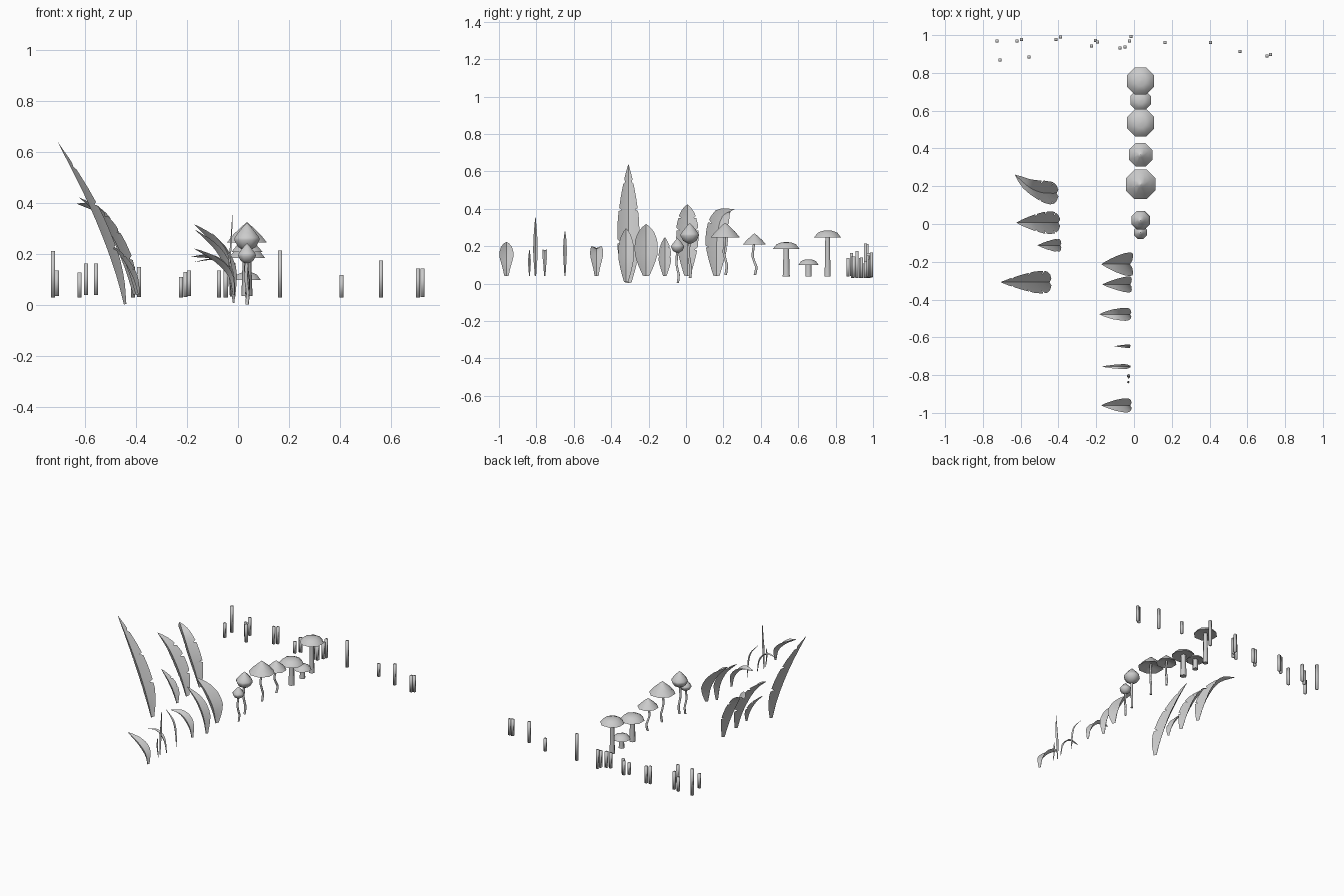
import bpy, bmesh, math
from mathutils import Vector

if "Cube" in bpy.data.objects:
    bpy.data.objects.remove(bpy.data.objects["Cube"])


def make(name, verts, faces, angle=None, solid=True):
    me = bpy.data.meshes.new(name)
    me.from_pydata([tuple(v) for v in verts], [], faces)
    if solid:
        bm = bmesh.new()
        bm.from_mesh(me)
        bmesh.ops.recalc_face_normals(bm, faces=bm.faces)
        bm.to_mesh(me)
        bm.free()
    ob = bpy.data.objects.new(name, me)
    bpy.context.collection.objects.link(ob)
    if angle:
        bpy.ops.object.select_all(action='DESELECT')
        ob.select_set(True)
        bpy.context.view_layer.objects.active = ob
        bpy.ops.object.shade_smooth_by_angle(angle=math.radians(angle))
    return ob


def spline(pts, t):
    # Catmull-Rom through the points
    p = [Vector(q) for q in pts]
    p = [2 * p[0] - p[1]] + p + [2 * p[-1] - p[-2]]
    n = len(p) - 3
    i = min(int(t * n), n - 1)
    u = t * n - i
    a, b, c, d = p[i:i + 4]
    return 0.5 * (2 * b + (c - a) * u + (2 * a - 5 * b + 4 * c - d) * u * u
                  + (3 * b - a - 3 * c + d) * u ** 3)


def lerp_table(table, t):
    for (t0, w0), (t1, w1) in zip(table, table[1:]):
        if t <= t1:
            return w0 + (w1 - w0) * (t - t0) / (t1 - t0)
    return table[-1][1]


def rings_to_faces(rings, n, closed):
    m = n if closed else n - 1
    return [(r * n + k, r * n + (k + 1) % n, (r + 1) * n + (k + 1) % n, (r + 1) * n + k)
            for r in range(rings - 1) for k in range(m)]


OVAL = [(0, .28), (.15, .62), (.32, .95), (.45, 1), (.6, .93), (.78, .64), (.92, .28), (1, .02)]
FULL = [(0, .3), (.2, .55), (.4, .95), (.55, 1), (.75, .75), (.92, .32), (1, .02)]


def leaf(name, pts, width, shape=OVAL, notches=(), fold=.6):
    # folded blade along a curve; edges lift towards its upper side
    ts = [i / 12 for i in range(13)]
    for c in notches:
        ts += [c - .018, c, c + .018]
    ts = sorted(set(ts))
    verts = []
    for t in ts:
        c = spline(pts, t)
        T = (spline(pts, min(t + .01, 1)) - spline(pts, max(t - .01, 0))).normalized()
        S = Vector((0, 1, 0))
        S = (S - T * S.dot(T)).normalized()
        N = S.cross(T)
        h = width / 2 * lerp_table(shape, t)
        for u in (-1, -.5, 0, .5, 1):
            k = u * (.72 if abs(u) == 1 and t in notches else 1)
            verts.append(c + S * h * k + N * h * fold * abs(k) ** 1.2)
    make(name, verts, rings_to_faces(len(ts), 5, False), 30, solid=False)


# large outer leaves
leaf("tall_leaf", [(-.447, -.308, .003), (-.478, -.308, .12), (-.535, -.308, .28),
                   (-.61, -.308, .45), (-.705, -.308, .637)], .12, notches=(.4, .66, .87))
leaf("broad_leaf", [(-.40, .007, .04), (-.435, .007, .15), (-.49, .007, .265),
                    (-.55, .007, .355), (-.622, .007, .422)], .12, notches=(.3, .52, .7))
leaf("bent_leaf", [(-.41, .163, .04), (-.445, .163, .15), (-.495, .168, .265),
                   (-.555, .195, .36), (-.63, .26, .397)], .122, notches=(.33, .6))
leaf("small_leaf", [(-.39, -.113, .04), (-.412, -.113, .11), (-.452, -.113, .18),
                    (-.51, -.113, .247)], .068, notches=(.45, .7))


# inner row of leaves and grass blades: y, width, shape, (x, z) path
ROW = [
    (-.213, .125, OVAL, [(-.02, .04), (-.042, .14), (-.095, .235), (-.172, .317)]),
    (-.32, .085, OVAL, [(-.02, .008), (-.04, .12), (-.088, .215), (-.167, .295)]),
    (-.478, .07, FULL, [(-.02, .04), (-.038, .115), (-.095, .178), (-.182, .19)]),
    (-.647, .02, OVAL, [(-.02, .04), (-.03, .15), (-.05, .22), (-.103, .285)]),
    (-.755, .026, FULL, [(-.02, .04), (-.04, .125), (-.09, .175), (-.17, .17)]),
    (-.805, .024, OVAL, [(-.035, .04), (-.038, .15), (-.03, .25), (-.022, .36)]),
    (-.837, .015, OVAL, [(-.025, .04), (-.035, .10), (-.036, .14), (-.03, .185)]),
    (-.96, .076, FULL, [(-.02, .04), (-.036, .11), (-.09, .17), (-.172, .222)]),
]
for i, (y, w, shape, path) in enumerate(ROW):
    leaf(f"row_leaf_{i + 1}", [(x, y, z) for x, z in path], w, shape)


def lathe(name, centre, profile, angle, n=8):
    cx, cy = centre
    verts = [(cx + r * math.cos(math.tau * (k + .5) / n),
              cy + r * math.sin(math.tau * (k + .5) / n), z)
             for r, z in profile for k in range(n)]
    faces = rings_to_faces(len(profile), n, True)
    last = len(verts) - n
    faces += [tuple(range(n)), tuple(range(last, last + n))]
    make(name, verts, faces, angle)


def stem(name, pts, r0, r1, n=6):
    # tube that tapers from r0 at the foot to r1 under the cap
    m = 7
    verts = []
    for i in range(m):
        t = i / (m - 1)
        c = spline(pts, t)
        r = r0 + (r1 - r0) * t
        verts += [c + Vector((r * math.cos(math.tau * k / n), r * math.sin(math.tau * k / n), 0))
                  for k in range(n)]
    faces = rings_to_faces(m, n, True) + [tuple(range(n)), tuple(range((m - 1) * n, m * n))]
    make(name, verts, faces, 65)


# cap profiles as (radius fraction, height fraction), top to underside
DOME = [(.02, 1), (.4, .95), (.78, .68), (1.08, 0), (.6, .1), (.15, .2)]
CONE = [(.02, 1), (.25, .82), (.72, .42), (1.08, .02), (.6, .18), (.1, .35)]
BULB = [(.02, 1), (.35, .86), (.75, .64), (1.02, .47), (1.05, .38), (.75, .13), (.25, 0)]
X = .035
# y, cap radius, cap bottom, cap top, foot height, foot radius, neck radius, sway, profile
MUSHROOMS = [
    (.757, .072, .247, .284, .037, .019, .014, 0, DOME),
    (.655, .054, .10, .13, .037, .020, .017, 0, DOME),
    (.536, .072, .185, .222, .037, .022, .017, 0, DOME),
    (.366, .062, .207, .268, .045, .008, .007, .010, CONE),
    (.21, .078, .245, .325, .045, .008, .007, .008, CONE),
    (.02, .051, .215, .322, .03, .008, .008, .006, BULB),
    (-.045, .036, .165, .242, .003, .007, .007, .006, BULB),
]
for i, (y, r, zb, zt, zf, r0, r1, s, prof) in enumerate(MUSHROOMS):
    lathe(f"mushroom_cap_{i + 1}", (X, y), [(a * r, zb + b * (zt - zb)) for a, b in prof],
          85 if prof is BULB else 50)
    top = zb + .3 * (zt - zb)
    path = [(X + o * .5, y + o, zf + (top - zf) * f)
            for o, f in ((s * .2, 0), (s, .25), (-s, .55), (0, 1))]
    stem(f"mushroom_stem_{i + 1}", path, r0, r1)


# thin square sticks along the back: x, y, bottom, top
STICKS = [
    (-.725, .968, .03, .212), (-.71, .867, .037, .137), (-.62, .968, .03, .128),
    (-.595, .977, .04, .163), (-.556, .884, .04, .163), (-.412, .978, .03, .15),
    (-.388, .99, .033, .15), (-.224, .942, .03, .11), (-.205, .972, .033, .13),
    (-.192, .963, .037, .137), (-.075, .932, .03, .137), (-.048, .938, .03, .14),
    (-.023, .968, .035, .15), (-.017, .992, .035, .165), (.165, .96, .03, .214),
    (.405, .96, .03, .118), (.56, .914, .03, .175), (.705, .89, .03, .144),
    (.723, .897, .033, .144),
]
for i, (x, y, z0, z1) in enumerate(STICKS):
    h = .008
    verts = [(x + a * h, y + b * h, z) for z in (z0, z1)
             for a, b in ((-1, -1), (1, -1), (1, 1), (-1, 1))]
    make(f"stick_{i + 1}", verts,
         rings_to_faces(2, 4, True) + [(0, 1, 2, 3), (4, 5, 6, 7)], 100)
